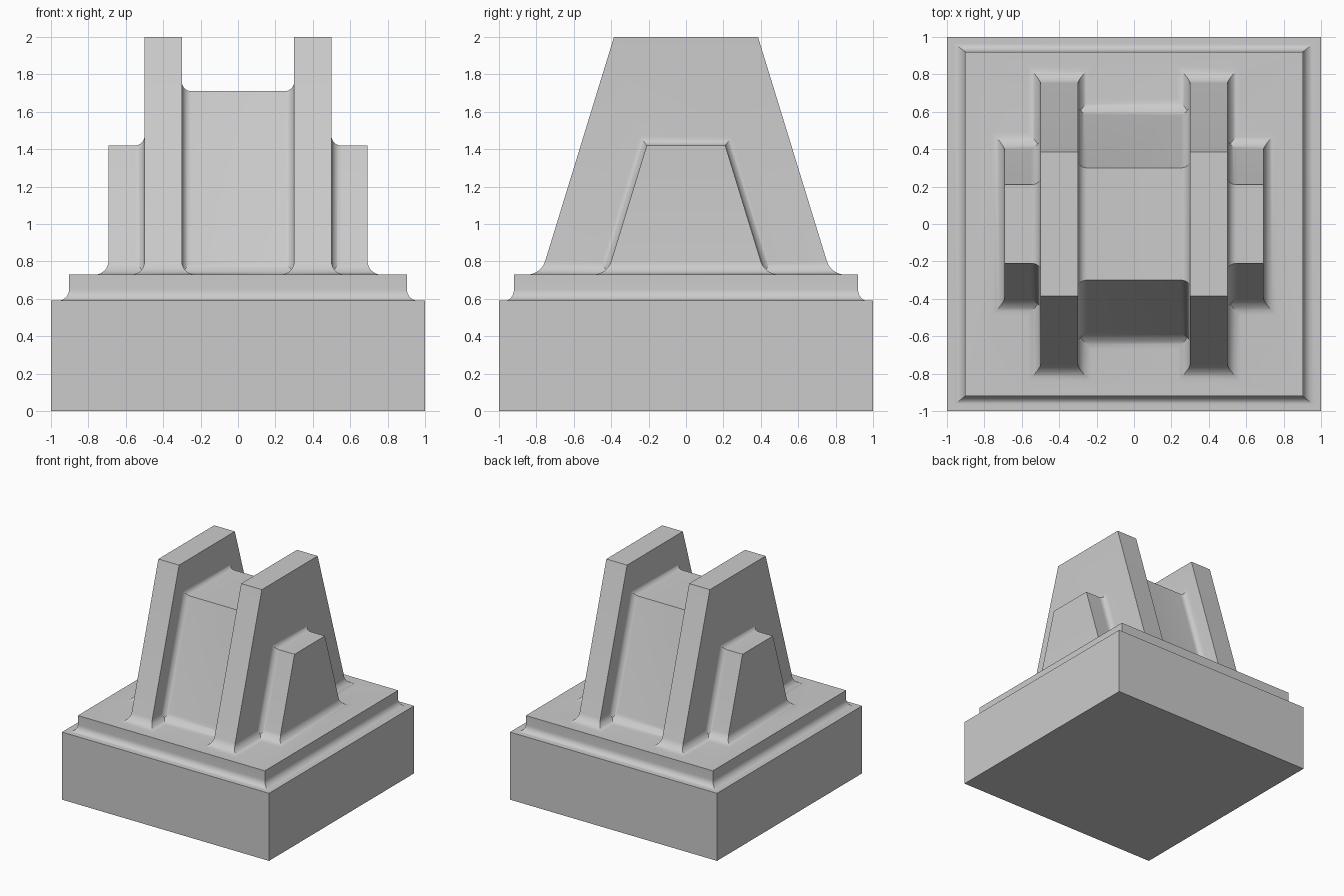
import bpy, bmesh
from math import sin, cos, pi, sqrt

if "Cube" in bpy.data.objects:
    bpy.data.objects.remove(bpy.data.objects["Cube"])

SLOPE = 0.307      # inward lean of the front and back faces
FLOOR = 0.73       # top of the plinth
STEPS = 8


def cove(r):
    """Concave quarter round as (distance, flare), flat end first."""
    pts = []
    for i in range(STEPS + 1):
        t = pi / 2 * (1 - i / STEPS)
        pts.append((r * (1 - cos(pi / 2 - t)), r * (1 - cos(t))))
    return [(r * (1 - sin(pi / 2 * (1 - i / STEPS))), r * (1 - cos(pi / 2 * (1 - i / STEPS))))
            for i in range(STEPS + 1)][::-1] if r < 0 else \
           [(r * (1 - sin(a)), r * (1 - cos(a)))
            for a in (pi / 2 * (1 - i / STEPS) for i in range(STEPS, -1, -1))][::-1]


def loft(name, rings):
    """Skin a list of four-point rings into a closed solid."""
    bm = bmesh.new()
    vs = [[bm.verts.new(p) for p in ring] for ring in rings]
    bm.faces.new(vs[0])
    bm.faces.new(vs[-1])
    for a, b in zip(vs, vs[1:]):
        for i in range(4):
            j = (i + 1) % 4
            bm.faces.new((a[i], a[j], b[j], b[i]))
    bmesh.ops.recalc_face_normals(bm, faces=bm.faces)
    me = bpy.data.meshes.new(name)
    bm.to_mesh(me)
    bm.free()
    ob = bpy.data.objects.new(name, me)
    bpy.context.collection.objects.link(ob)
    return ob


def ring_z(cx, hx, hy, z):
    return [(cx - hx, -hy, z), (cx + hx, -hy, z), (cx + hx, hy, z), (cx - hx, hy, z)]


def ring_x(x, ytop, ztop, d):
    k = d * sqrt(1 + SLOPE ** 2)
    yt = ytop - SLOPE * d + k
    yb = ytop + SLOPE * (ztop - 0.68) + k
    return [(x, -yb, 0.68), (x, yb, 0.68), (x, yt, ztop + d), (x, -yt, ztop + d)]


def tapered(name, cx, hx, ytop, ztop, r=0.07):
    """Leaning slab with a flared foot."""
    yz = lambda z: ytop + SLOPE * (ztop - z)
    prof = sorted(cove(r))
    rings = [ring_z(cx, hx + r, yz(FLOOR) + r, FLOOR - 0.04)]
    rings += [ring_z(cx, hx + d, yz(FLOOR + h) + d, FLOOR + h) for h, d in prof]
    rings.append(ring_z(cx, hx, ytop, ztop))
    return loft(name, rings)


def collar(name, wall, away, ytop, ztop, r=0.05):
    """Fillet where a lower slab meets the taller wall; away is the direction off the wall."""
    prof = sorted(cove(r))
    rings = [ring_x(wall - away * 0.03, ytop, ztop, r)]
    rings += [ring_x(wall + away * h, ytop, ztop, d) for h, d in prof]
    rings.append(ring_x(wall + away * (r + 0.02), ytop, ztop, -0.01))
    return loft(name, rings)


# Square base with coved plinth
rings = [ring_z(0, 1, 1, 0), ring_z(0, 1, 1, 0.59)]
rings += [ring_z(0, 0.903 + d, 0.92 + d * 0.8, 0.59 + h) for h, d in sorted(cove(0.06))]
rings.append(ring_z(0, 0.903, 0.92, FLOOR))
base = loft("stepped_monument", rings)

# Central block, tall slabs and low side slabs
parts = [tapered("central_block", 0, 0.31, 0.30, 1.71)]
for s, side in ((-1, "left"), (1, "right")):
    parts.append(tapered("tall_slab_" + side, s * 0.4, 0.1, 0.385, 2.0))
    parts.append(tapered("side_slab_" + side, s * 0.59, 0.103, 0.21, 1.42))
    parts.append(collar("block_fillet_" + side, s * 0.3, -s, 0.30, 1.71))
    parts.append(collar("side_fillet_" + side, s * 0.5, s, 0.21, 1.42))

# Fuse everything into one clean shell
for p in parts:
    m = base.modifiers.new("join_" + p.name, 'BOOLEAN')
    m.operation = 'UNION'
    m.solver = 'EXACT'
    m.object = p
bpy.context.view_layer.objects.active = base
base.select_set(True)
for m in list(base.modifiers):
    bpy.ops.object.modifier_apply(modifier=m.name)
for p in parts:
    bpy.data.objects.remove(p)
bpy.ops.object.shade_smooth_by_angle(angle=pi / 7)
